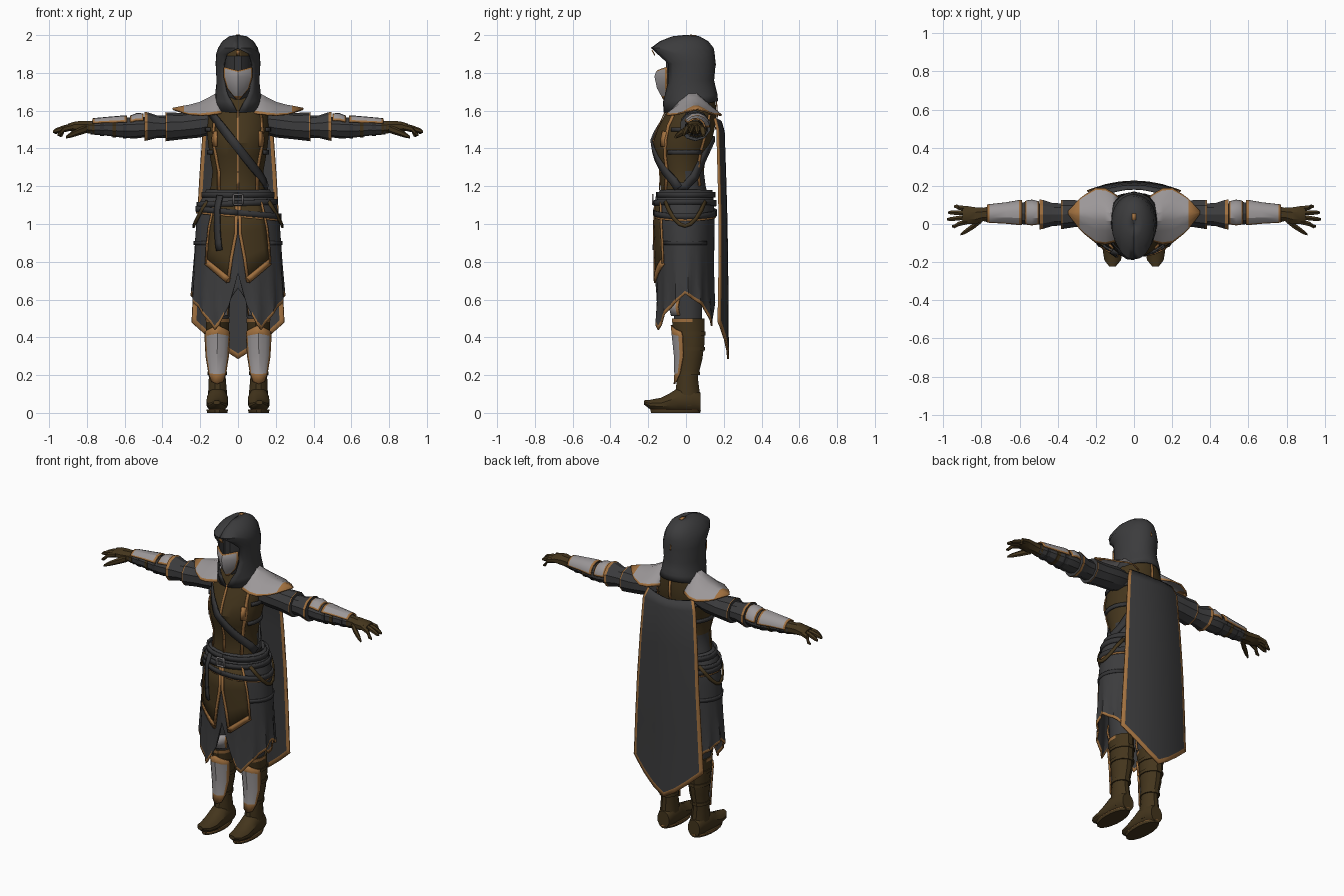
import bpy, bmesh
from math import sin, cos, asin, radians, pi
from mathutils import Vector

if "Cube" in bpy.data.objects:
    bpy.data.objects.remove(bpy.data.objects["Cube"])

def material(name, col):
    m = bpy.data.materials.new(name)
    m.diffuse_color = (*col, 1)
    m.use_nodes = True
    m.node_tree.nodes["Principled BSDF"].inputs["Base Color"].default_value = m.diffuse_color
    return m

CLOTH = material("charcoal_cloth", (.045, .045, .047))
LEATHER = material("brown_leather", (.058, .036, .012))
STEEL = material("pale_steel", (.33, .31, .315))
TRIM = material("bronze_trim", (.36, .165, .05))
STRAP = material("dark_strap", (.036, .036, .038))

def grid(name, rows, mats, rule=None, closed=False, caps=False, thick=0, mirror=False):
    """Skin rows of points; rule(row, column) picks the material."""
    bm = bmesh.new()
    vs = [[bm.verts.new(p) for p in r] for r in rows]
    n = len(rows[0])
    for i in range(len(rows) - 1):
        for j in range(n if closed else n - 1):
            k = (j + 1) % n
            f = bm.faces.new((vs[i][j], vs[i][k], vs[i + 1][k], vs[i + 1][j]))
            f.material_index = rule(i, j) if rule else 0
    if caps:
        bm.faces.new(vs[0])
        bm.faces.new(vs[-1])
    bmesh.ops.recalc_face_normals(bm, faces=bm.faces)
    me = bpy.data.meshes.new(name)
    bm.to_mesh(me)
    bm.free()
    for m in mats:
        me.materials.append(m)
    ob = bpy.data.objects.new(name, me)
    bpy.context.collection.objects.link(ob)
    if mirror:
        ob.modifiers.new("mirror", 'MIRROR').use_mirror_merge = False
    if thick:
        s = ob.modifiers.new("thickness", 'SOLIDIFY')
        s.thickness, s.offset = thick, 0
    return ob

def loft(name, axis, rings, mats, rule=None, n=12, angs=None, thick=0, mirror=True):
    """Elliptical rings (position, centre a, centre b, radius a, radius b) along an axis."""
    closed = angs is None
    angs = angs or [360 * (j + .5) / n for j in range(n)]
    order = {'x': (2, 0, 1), 'y': (0, 2, 1), 'z': (0, 1, 2)}[axis]
    rows = []
    for p, ca, cb, ra, rb in rings:
        row = []
        for a in angs:
            q = (ca + ra * cos(radians(a)), cb + rb * sin(radians(a)), p)
            row.append(tuple(q[k] for k in order))
        rows.append(row)
    return grid(name, rows, mats, rule, closed, closed, thick, mirror)

def section(rings, z):
    r = sorted(rings)
    z = min(max(z, r[0][0]), r[-1][0])
    for a, b in zip(r, r[1:]):
        if z <= b[0]:
            f = (z - a[0]) / (b[0] - a[0])
            return [u + (v - u) * f for u, v in zip(a, b)]

def wrap(rings, deg, z, off=0):
    """Point on a body section, angle measured from the front."""
    _, cx, cy, rx, ry = section(rings, z)
    t = radians(deg)
    return (cx + (rx + off) * sin(t), cy - (ry + off) * cos(t), z)

def front(rings, x, z, off=.008):
    rx = section(rings, z)[3]
    return wrap(rings, asin(max(-.98, min(.98, x / rx))) * 180 / pi, z, off)

def ribbon(name, pts, width, mat, closed=False, thick=.01, mirror=False):
    """Flat band facing away from the body axis."""
    P = [Vector(p) for p in pts]
    n, rows = len(P), []
    for i, p in enumerate(P):
        a, b = (P[i - 1], P[(i + 1) % n]) if closed else (P[max(i - 1, 0)], P[min(i + 1, n - 1)])
        side = (b - a).cross(Vector((p.x, p.y, 0))).normalized() * width / 2
        rows.append([p - side, p + side])
    if closed:
        rows.append(rows[0])
    return grid(name, rows, [mat], thick=thick, mirror=mirror)

def steps(a, b, n):
    return [a + (b - a) * i / n for i in range(n + 1)]

# Torso with its vertical trims and side straps
torso = [(1.08, 0, -.005, .19, .145), (1.2, 0, -.015, .145, .12), (1.28, 0, -.02, .136, .115),
         (1.36, 0, -.025, .15, .132), (1.43, 0, -.02, .16, .155), (1.5, 0, 0, .167, .152),
         (1.58, 0, .025, .165, .138), (1.67, 0, .04, .11, .115)]
loft("torso", 'z', torso, [LEATHER, CLOTH], lambda i, j: int(i < 2 and j < 12), n=24, mirror=False)
ribbon("chest_centre_trim", [front(torso, 0, z, .003) for z in steps(1.18, 1.6, 8)], .012, TRIM, thick=.006)
ribbon("chest_side_trim", [front(torso, x, z, .003) for x, z in
       ((.1, 1.18), (.1, 1.28), (.115, 1.36), (.13, 1.44), (.125, 1.52), (.12, 1.6))],
       .018, TRIM, thick=.006, mirror=True)
ribbon("chest_trim_patch", [front(torso, .118, z, .004) for z in (1.41, 1.45, 1.49)], .03, TRIM, thick=.006, mirror=True)
ribbon("back_side_trim", [wrap(torso, 135, z, .004) for z in steps(1.2, 1.58, 6)], .014, TRIM, thick=.006, mirror=True)
ribbon("back_centre_trim", [wrap(torso, 180, z, .004) for z in (1.5, 1.58, 1.67)], .014, TRIM, thick=.006)
for k, z in enumerate((1.38, 1.5)):
    ribbon(f"rib_strap_{k}", [wrap(torso, d, z, .005) for d in range(60, 136, 15)], .022, STRAP, mirror=True)

# Skirt with pointed tails and a trimmed hem
skirt = [(1.18, 0, 0, .165, .135), (1.1, 0, -.005, .205, .152), (1.0, 0, -.005, .218, .153),
         (.8, 0, -.005, .23, .15), (.62, 0, -.005, .242, .15), (.42, 0, -.005, .245, .165)]
HEM = [(0, .74), (10, .58), (28, .43), (50, .53), (90, .63), (130, .56), (152, .45), (170, .6), (180, .66)]

def hem(deg):
    d = min(deg, 360 - deg)
    for (a, za), (b, zb) in zip(HEM, HEM[1:]):
        if d <= b:
            return za + (zb - za) * (d - a) / (b - a)

rows = []
for f in (0, .12, .3, .5, .7, .85, .97, 1):
    rows.append([wrap(skirt, d, 1.18 + (hem(d) - 1.18) * f, .007 * cos(radians(d * 15)) * max(0, f - .5) * 2)
                 for d in range(0, 360, 6)])
grid("skirt", rows, [CLOTH, TRIM], lambda i, j: int(i == 6 and 2 < j < 57 and not 25 < j < 34), closed=True, thick=.008)

# Brown front panels with bronze borders
panel = [(.0, 1.12, .115, 1.12), (.003, .95, .145, .98), (.026, .82, .155, .88), (.043, .69, .16, .79)]
grid("front_panel", [[front(skirt, a + (c - a) * u, b + (d - b) * u, .01) for u in steps(0, 1, 5)]
     for a, b, c, d in panel], [LEATHER], thick=.006, mirror=True)
ribbon("panel_inner_trim", [front(skirt, a + .007, b, .014) for a, b, c, d in panel], .016, TRIM, thick=.006, mirror=True)
ribbon("panel_outer_trim", [front(skirt, c, d, .014) for a, b, c, d in panel], .012, TRIM, thick=.006, mirror=True)
ribbon("panel_hem_trim", [front(skirt, .046 + .114 * u, .7 + .1 * u, .014) for u in steps(0, 1, 5)],
       .034, TRIM, thick=.006, mirror=True)

# Belts, buckle and straps
for name, z, tilt in (("upper_belt", 1.155, 0), ("middle_belt", 1.11, .008), ("hip_belt", 1.06, -.02)):
    ribbon(name, [wrap(skirt, d, z + tilt * sin(radians(d)), .011) for d in range(0, 360, 15)], .03, STRAP, True, .012)
ribbon("hip_belt_trim", [wrap(skirt, d, 1.04 - .02 * sin(radians(d)), .008) for d in range(0, 360, 15)], .01, TRIM, True, .006)
for k, (x, z, w, h) in enumerate(((0, 1.155, .05, .008), (0, 1.105, .05, .008), (-.025, 1.13, .008, .05), (.025, 1.13, .008, .05))):
    ribbon(f"buckle_bar_{k}", [(x - w / 2, -.176, z), (x + w / 2, -.176, z)], h, STEEL)
ribbon("hanging_strap", [front(skirt, x, z, .022) for x, z in
       ((-.085, 1.15), (-.1, 1.08), (-.1, .98), (-.095, .9), (-.09, .86))], .035, STRAP)
ribbon("chest_strap", [front(torso, -.14 + .3 * u, 1.59 - .4 * u, .008) for u in steps(0, 1, 10)], .045, STRAP)
ribbon("back_strap", [wrap(torso, d, z, .008) for d, z in ((78, 1.2), (95, 1.2), (120, 1.25), (150, 1.36), (180, 1.45))],
       .045, STRAP)
ribbon("thigh_strap", [wrap(skirt, d, .9, .006) for d in range(45, 136, 15)], .022, STRAP, mirror=True)
ribbon("hip_loop", [wrap(skirt, d, 1.12 - .13 * sin(radians((d - 50) * 2.25)), .016) for d in range(50, 131, 10)],
       .02, LEATHER, mirror=True)

# Cape with bronze border
us = [-1, -.91, -.6, -.3, 0, .3, .6, .91, 1]
cape = [(1.56, 1.54, .162, .185, .15), (1.5, 1.49, .185, .2, .165), (1.25, 1.25, .203, .208, .172), (1, 1, .217, .215, .178),
        (.75, .7, .231, .219, .176), (.51, .315, .243, .222, .172), (.48, .285, .245, .223, .172)]
grid("cape", [[(w * u, yc + (ye - yc) * u * u, zc + (ze - zc) * abs(u) ** 1.2) for u in us]
     for ze, zc, w, yc, ye in cape], [CLOTH, TRIM], lambda i, j: int(j in (0, 7) or i == 5), thick=.01)

# Hood: rings open at the face, closed into a peak above, raised at the nape
hood = [(1.997, 0, .001, .002, 0, 0), (1.99, 0, .045, .07, 0, 0), (1.965, -.01, .08, .125, 0, 0),
        (1.93, -.02, .102, .163, 0, 0), (1.9, -.01, .112, .158, 30, 0), (1.85, .015, .115, .138, 39, 0),
        (1.75, .012, .11, .133, 39, .01), (1.69, .015, .115, .14, 30, .025), (1.645, .02, .12, .143, 15, .04),
        (1.59, .025, .132, .14, 1, .06)]
rows = [[(rx * sin(radians(t)), cy - ry * cos(radians(t)), z + lift * (1 - cos(radians(t))) / 2)
         for t in steps(o, 360 - o, 20)] for z, cy, rx, ry, o, lift in hood]
grid("hood", rows, [CLOTH], thick=.008)
ribbon("hood_brow_mark", [(0, -.18, 1.92), (0, -.165, 1.893)], .02, TRIM, thick=.006)
grid("hood_crown_mark", [[(x, y, z) for x in (-.01, .01)] for y, z in ((.02, 2.0), (.055, 1.997))], [TRIM], thick=.006)
ribbon("hood_back_mark", [(0, .147, 1.9), (0, .156, 1.84)], .008, TRIM, thick=.006)

# Face and mask
loft("face", 'z', [(1.62, 0, 0, .05, .06), (1.7, 0, -.02, .06, .085), (1.8, 0, -.01, .072, .1),
     (1.89, 0, -.01, .068, .1), (1.94, 0, -.01, .03, .05)], [STRAP, LEATHER], lambda i, j: int(i == 3), mirror=False)
mask = [(1.83, .07, -.15, -.1), (1.823, .074, -.156, -.1), (1.78, .075, -.163, -.1),
        (1.72, .056, -.15, -.1), (1.68, .022, -.128, -.1), (1.662, .008, -.118, -.105)]
grid("mask", [[(w * u, yc + (ye - yc) * abs(u) ** 1.3, z - .02 * (1 - abs(u)) * (k < 2)) for u in
     (-1, -.88, -.45, 0, .45, .88, 1)] for k, (z, w, yc, ye) in enumerate(mask)],
     [STEEL, TRIM], lambda i, j: int(j in (0, 5) or i in (0, 4)), thick=.008)

# Tent-shaped shoulder plates tapering to a bronze tip
us = [-1, -.92, -.5, -.15, .15, .5, .92, 1]
plate = [(.085, .03, 1.585, .115, .12), (.115, .035, 1.582, .13, .118), (.15, .04, 1.578, .145, .1),
         (.2, .045, 1.575, .143, .075), (.26, .05, 1.58, .1, .052), (.285, .053, 1.587, .078, .04), (.345, .06, 1.606, .006, .006)]
grid("shoulder_plate", [[(x, cy + ry * u, z + h * (1 - abs(u) ** 1.25)) for u in us] for x, cy, z, ry, h in plate],
     [STEEL, TRIM], lambda i, j: int(j in (0, 6) or i == 5), thick=.008, mirror=True)
ribbon("shoulder_ridge_trim", [(.1, y, 1.7 - abs(y - .035) * .75) for y in (-.02, .035, .09)], .012, TRIM, thick=.008, mirror=True)

# Arms: layered sleeves, then forearm
loft("upper_sleeve", 'x', [(.13, .04, 1.54, .07, .06), (.2, .05, 1.53, .075, .072), (.3, .055, 1.518, .073, .07),
     (.376, .05, 1.515, .08, .076), (.383, .05, 1.515, .081, .077)], [CLOTH, TRIM], lambda i, j: int(i == 3), n=10)
loft("elbow_sleeve", 'x', [(.37, .05, 1.515, .06, .058), (.43, .05, 1.515, .064, .06), (.478, .05, 1.517, .08, .074),
     (.495, .05, 1.517, .083, .077)], [CLOTH, TRIM], lambda i, j: int(i == 2), n=10)
arm = [(.48, .052, 1.513, .055, .053), (.55, .056, 1.51, .064, .058), (.62, .056, 1.508, .056, .05),
       (.7, .053, 1.51, .047, .042), (.78, .05, 1.51, .04, .036)]
loft("forearm", 'x', arm, [CLOTH], n=10)
arc = [0, 9, 30, 55, 80, 110, 143, 152]
edge = lambda i, j: int(j in (0, 6) or i in (0, 3))
loft("elbow_plate", 'x', [(.5, .055, 1.515, .06, .066), (.508, .055, 1.515, .062, .068), (.535, .056, 1.515, .068, .07),
     (.562, .056, 1.512, .064, .062), (.57, .056, 1.512, .06, .058)], [STEEL, TRIM], edge, angs=arc, thick=.008)
loft("forearm_plate", 'x', [(.588, .056, 1.51, .066, .062), (.602, .056, 1.51, .066, .062), (.67, .054, 1.512, .056, .054),
     (.758, .052, 1.513, .048, .045), (.77, .052, 1.513, .047, .043)], [STEEL, TRIM], edge, angs=arc, thick=.008)
for k, x in enumerate((.6, .655, .72)):
    _, cy, cz, ry, rz = section(arm, x)
    loft(f"forearm_strap_{k}", 'x', [(x - .01, cy, cz, ry + .004, rz + .004), (x + .01, cy, cz, ry + .004, rz + .004)],
         [LEATHER if k == 1 else STRAP], n=10)

# Gloves
loft("glove", 'x', [(.76, .05, 1.51, .045, .04), (.79, .05, 1.512, .038, .035), (.83, .043, 1.515, .048, .034),
     (.87, .047, 1.515, .05, .028), (.9, .048, 1.512, .045, .02)], [LEATHER], n=8)
for k, (y0, y1, tip, drop) in enumerate(((.013, -.012, .955, .035), (.037, .025, .98, .018),
                                         (.058, .06, .975, .022), (.08, .092, .945, .04))):
    loft(f"finger_{k}", 'x', [(.87, y0, 1.515, .015, .018), (.92, (y0 + y1) / 2, 1.512 - drop * .25, .014, .016),
         (tip - .015, y1, 1.508 - drop * .8, .012, .013), (tip, y1, 1.506 - drop, .006, .006)], [LEATHER], n=6)
loft("thumb", 'x', [(.8, .02, 1.505, .016, .022), (.84, -.01, 1.49, .018, .02), (.885, -.04, 1.472, .014, .015),
     (.91, -.055, 1.46, .006, .007)], [LEATHER], n=6)

# Legs, knee plates and boots
loft("thigh", 'z', [(.46, .105, .01, .058, .075), (.6, .105, .01, .066, .08), (.95, .1, .005, .09, .1)], [CLOTH])
loft("knee_plate", 'z', [(.515, .108, .01, .06, .086), (.56, .108, .005, .064, .092), (.6, .108, .01, .066, .088)],
     [STEEL, TRIM], lambda i, j: int(j in (0, 5)), angs=[210, 220, 245, 270, 295, 320, 330], thick=.008)
boot = [(.04, .108, .01, .05, .062), (.1, .108, .008, .052, .068), (.19, .11, .008, .046, .056), (.28, .11, .02, .056, .068),
        (.38, .11, .022, .062, .08), (.48, .108, .012, .064, .088), (.5, .108, .012, .066, .09)]
loft("boot", 'z', boot, [LEATHER, TRIM], lambda i, j: int(i == 5 and 6 <= j))
loft("foot", 'y', [(.076, .108, .055, .042, .055), (.04, .108, .07, .053, .07), (-.04, .109, .068, .057, .068),
     (-.08, .11, .055, .058, .054), (-.13, .111, .043, .056, .039), (-.19, .112, .044, .045, .026),
     (-.222, .113, .055, .018, .012)], [LEATHER])
loft("sole", 'z', [(0, .11, -.055, .054, .132), (.014, .11, -.055, .058, .136), (.019, .11, -.055, .057, .135)],
     [LEATHER, TRIM], lambda i, j: i, n=16)

# Shin plates taper to a bronze toe and have a pointed bronze top
rows = []
for h, spread, peak in ((.43, 64, .035), (.405, 66, .015), (.3, 64, 0), (.21, 52, -.005), (.165, 30, -.012)):
    z, cx, cy, rx, ry = section(boot, h)
    rows.append([(cx + (rx + .008) * sin(radians(spread * u)), cy - (ry + .01) * cos(radians(spread * u)), h + peak * (1 - abs(u)))
                 for u in (-1, -.78, -.45, 0, .45, .78, 1)])
grid("shin_plate", rows, [STEEL, TRIM], lambda i, j: int(j in (0, 5) or i in (0, 3)), thick=.008, mirror=True)
for k, h in enumerate((.21, .34, .42)):
    _, cx, cy, rx, ry = section(boot, h)
    loft(f"boot_strap_{k}", 'z', [(h - .01, cx, cy, rx + .006, ry + .006), (h + .01, cx, cy, rx + .006, ry + .006)], [LEATHER])

# Soften the shading while keeping creases sharp
bpy.ops.object.select_all(action='SELECT')
bpy.context.view_layer.objects.active = bpy.context.selected_objects[0]
bpy.ops.object.shade_smooth_by_angle(angle=radians(30))
